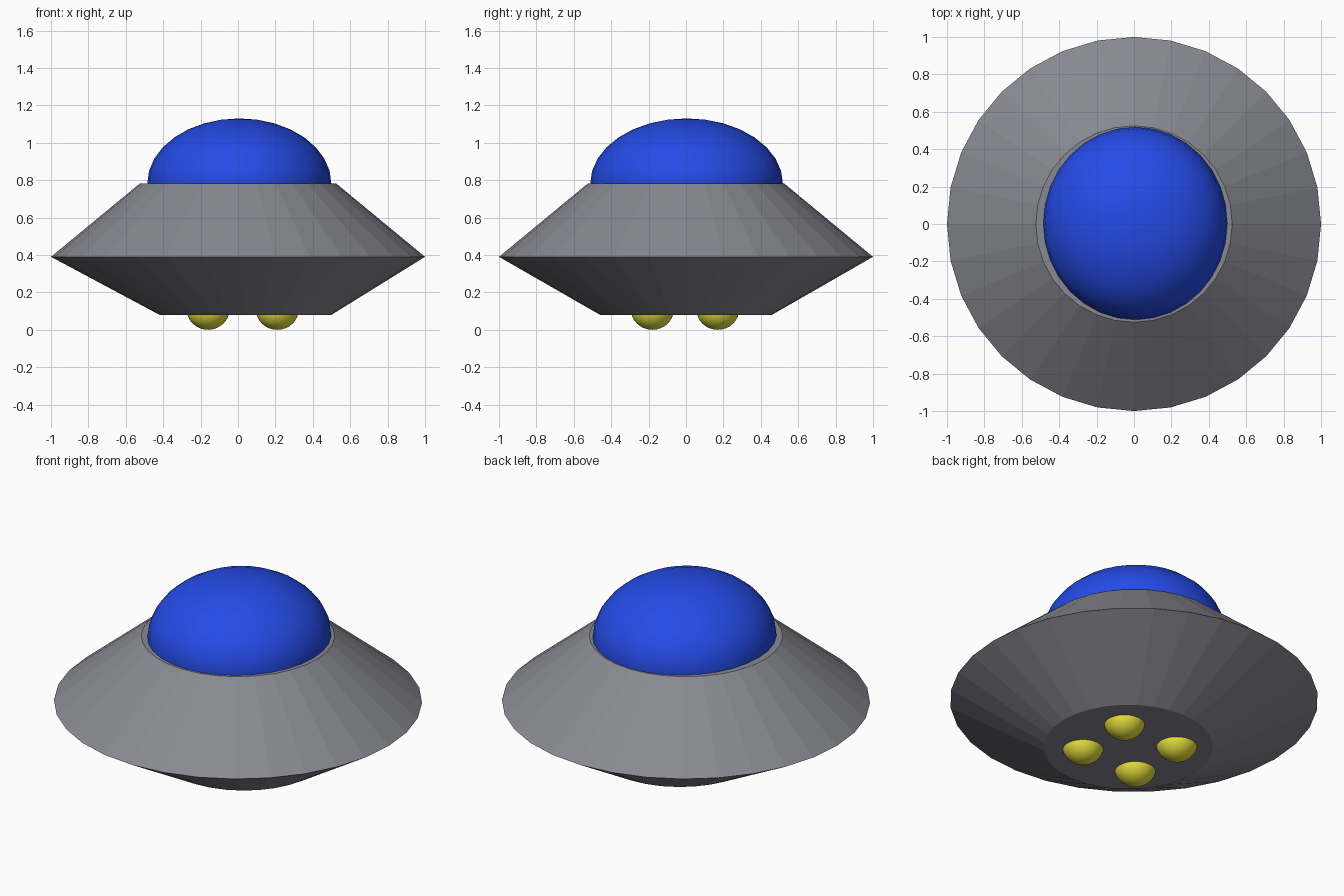
import bpy, bmesh, math

if "Cube" in bpy.data.objects:
    bpy.data.objects.remove(bpy.data.objects["Cube"])

SIDES = 32


def material(name, rgb):
    mat = bpy.data.materials.new(name)
    mat.diffuse_color = (*rgb, 1)
    mat.use_nodes = True
    mat.node_tree.nodes["Principled BSDF"].inputs["Base Color"].default_value = mat.diffuse_color
    return mat


def ellipsoid(name, centre, radii, mat):
    bpy.ops.mesh.primitive_uv_sphere_add(segments=32, ring_count=16, radius=1, location=centre)
    ob = bpy.context.object
    ob.name = name
    ob.scale = radii
    bpy.ops.object.transform_apply(location=False, rotation=False, scale=True)
    bpy.ops.object.shade_smooth()
    ob.data.materials.append(mat)
    return ob


# Saucer hull: flat-faced rings (x offset, radius, z), the floor sits slightly off centre
bm = bmesh.new()
rings = []
for cx, r, z in [(0.04, 0.46, 0.08), (0, 1.0, 0.39), (0, 0.525, 0.782)]:
    rings.append([bm.verts.new((cx + r * math.cos(math.tau * i / SIDES),
                                r * math.sin(math.tau * i / SIDES), z))
                  for i in range(SIDES)])
for low, high in zip(rings, rings[1:]):
    for i in range(SIDES):
        j = (i + 1) % SIDES
        bm.faces.new((low[i], low[j], high[j], high[i]))
bm.faces.new(rings[0][::-1])
bm.faces.new(rings[-1])
mesh = bpy.data.meshes.new("saucer_hull")
bm.to_mesh(mesh)
bm.free()
mesh.materials.append(material("hull_grey", (0.25, 0.25, 0.29)))
bpy.context.collection.objects.link(bpy.data.objects.new("saucer_hull", mesh))

# Cockpit dome
blue = material("dome_blue", (0.018, 0.07, 0.8))
ellipsoid("cockpit_dome", (0.007, 0.003, 0.782), (0.492, 0.515, 0.348), blue)

# Landing lights under the floor
yellow = material("light_yellow", (0.8, 0.75, 0.05))
for i, (x, y) in enumerate([(0.21, 0.17), (0.21, -0.18), (-0.16, -0.18), (-0.16, 0.17)]):
    ellipsoid(f"landing_light_{i + 1}", (x, y, 0.11), (0.115, 0.115, 0.11), yellow)
